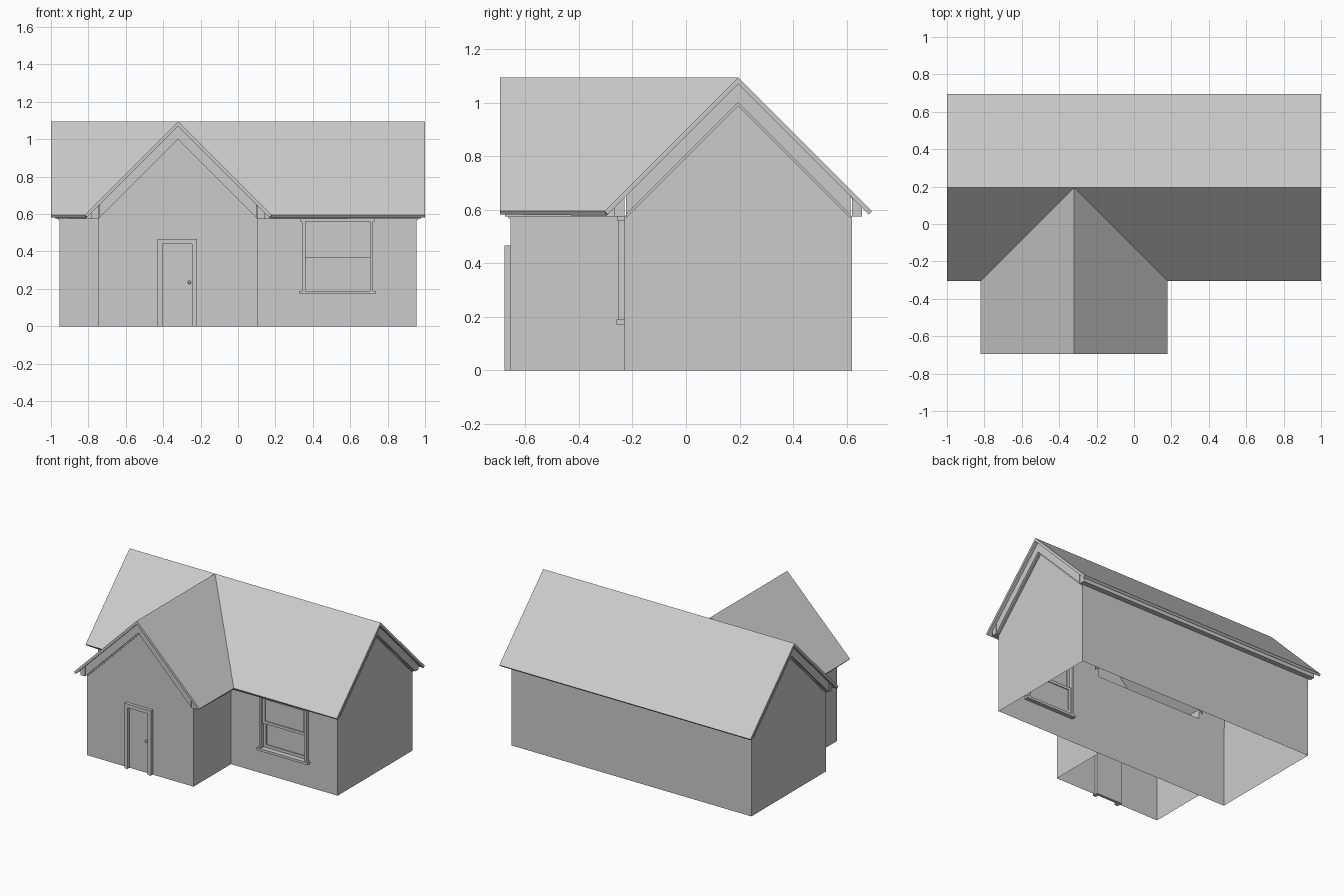
import bpy, bmesh
from mathutils import Vector

if "Cube" in bpy.data.objects:
    bpy.data.objects.remove(bpy.data.objects["Cube"])

CX, RY = -0.32, 0.195        # wing ridge x, main ridge y
TOP, HALF = 1.095, 0.5       # roof apex height, half span (45 degree pitch)
EAVE = TOP - HALF
WALL, PLATE = 0.425, 0.575   # wall half span, wall top height
END = 0.955                  # main gable wall x
FRONT, WINGF = RY - WALL, -0.655


def mesh(name, verts, faces):
    bm = bmesh.new()
    vs = [bm.verts.new(v) for v in verts]
    for f in faces:
        bm.faces.new([vs[i] for i in f])
    bmesh.ops.remove_doubles(bm, verts=bm.verts, dist=1e-5)
    bmesh.ops.recalc_face_normals(bm, faces=bm.faces)
    me = bpy.data.meshes.new(name)
    bm.to_mesh(me)
    bm.free()
    ob = bpy.data.objects.new(name, me)
    bpy.context.collection.objects.link(ob)
    return ob


def box(name, x0, x1, y0, y1, z0, z1):
    v = [(x, y, z) for x in (x0, x1) for y in (y0, y1) for z in (z0, z1)]
    return mesh(name, v, [(0, 1, 3, 2), (4, 6, 7, 5), (0, 4, 5, 1),
                          (2, 3, 7, 6), (0, 2, 6, 4), (1, 5, 7, 3)])


def place(wing, u, d, z):
    """Profile offset u from the ridge, position d along the ridge."""
    return (CX + u, d, z) if wing else (d, RY + u, z)


def prism(name, profile, d0, d1, wing):
    n = len(profile)
    v = [place(wing, u, d, z) for d in (d0, d1) for u, z in profile]
    f = [tuple(range(n)), tuple(range(2 * n - 1, n - 1, -1))]
    f += [(i, (i + 1) % n, n + (i + 1) % n, n + i) for i in range(n)]
    return mesh(name, v, f)


def chevron(name, top, bot, h, d0, d1, wing):
    prism(name, [(-h, top - h), (0, top), (h, top - h),
                 (h, bot - h), (0, bot), (-h, bot - h)], d0, d1, wing)


def sheet(name, *polys):
    verts, faces = [], []
    for p in polys:
        faces.append(tuple(range(len(verts), len(verts) + len(p))))
        verts += p
    return mesh(name, verts, faces)


# Roof: crossing gables sharing ridges and valleys, thickened inward
L, R = CX - HALF, CX + HALF
FE = RY - HALF
roof = mesh("roof",
            [(-1, RY, TOP), (CX, RY, TOP), (1, RY, TOP), (1, RY + HALF, EAVE),
             (-1, RY + HALF, EAVE), (-1, FE, EAVE), (L, FE, EAVE), (R, FE, EAVE),
             (1, FE, EAVE), (CX, -0.695, TOP), (L, -0.695, EAVE), (R, -0.695, EAVE)],
            [(0, 1, 2, 3, 4), (5, 6, 1, 0), (7, 8, 2, 1), (10, 9, 1, 6), (9, 11, 7, 1)])
if roof.data.polygons[0].normal.z < 0:
    roof.data.flip_normals()
mod = roof.modifiers.new("thickness", 'SOLIDIFY')
mod.thickness, mod.offset, mod.use_even_offset = 0.0177, -1, True

# Main walls: gable ends, back, and front with a window opening
for s, side in ((-1, "left"), (1, "right")):
    sheet(side + "_gable_wall", [place(False, u, s * END, z) for u, z in
          ((-WALL, 0), (WALL, 0), (WALL, PLATE), (0, 1.0), (-WALL, PLATE))])


def rect(x0, x1, z0, z1, y):
    return [(x0, y, z0), (x1, y, z0), (x1, y, z1), (x0, y, z1)]


sheet("back_wall", rect(-END, END, 0, PLATE, RY + WALL))
WX0, WX1, WZ0, WZ1 = 0.36, 0.705, 0.19, 0.56
sheet("front_wall", rect(-END, WX0, 0, PLATE, FRONT), rect(WX1, END, 0, PLATE, FRONT),
      rect(WX0, WX1, 0, WZ0, FRONT), rect(WX0, WX1, WZ1, PLATE, FRONT))

# Wing walls: two sides and a gable with a door opening
for s, side in ((-1, "left"), (1, "right")):
    x = CX + s * WALL
    sheet("wing_" + side + "_wall",
          [(x, WINGF, 0), (x, FRONT, 0), (x, FRONT, PLATE), (x, WINGF, PLATE)])
DX0, DX1, DZ = -0.405, -0.245, 0.44
WL, WR = CX - WALL, CX + WALL
sheet("wing_gable_wall", [(x, WINGF, z) for x, z in (
    (WL, 0), (DX0, 0), (DX0, DZ), (DX1, DZ), (DX1, 0), (WR, 0),
    (WR, PLATE), (CX, 1.0), (WL, PLATE))])

# Rake boards with a thin bead below, on all three gables
for name, wing, d, s in (("left", False, -END, -1), ("right", False, END, 1),
                         ("wing", True, WINGF, -1)):
    chevron(name + "_rake_board", 1.07, 1.0, 0.42, d, d + s * 0.022, wing)
    chevron(name + "_rake_bead", 1.0, 0.988, 0.42, d, d + s * 0.008, wing)


# Boxed eaves tucked under the roof overhang
def eave(name, s, d0, d1, wing):
    prism(name, [(s * WALL, PLATE), (s * 0.462, PLATE), (s * 0.462, 1.07 - 0.462),
                 (s * WALL, 1.07 - WALL)], d0, d1, wing)


eave("back_eave", 1, -0.977, 0.977, False)
eave("front_left_eave", -1, -0.977, WL - 0.03, False)
eave("front_right_eave", -1, WR + 0.03, 0.977, False)
eave("wing_left_eave", -1, -0.677, FRONT, True)
eave("wing_right_eave", 1, -0.677, FRONT, True)

# Door with casing and knob
box("door", DX0, DX1, WINGF, WINGF + 0.02, 0, DZ)
YF = -0.678
box("door_jamb_left", -0.43, DX0, YF, WINGF + 0.02, 0, 0.467)
box("door_jamb_right", DX1, -0.22, YF, WINGF + 0.02, 0, 0.467)
box("door_head", DX0, DX1, YF, WINGF + 0.02, DZ, 0.467)
bpy.ops.mesh.primitive_uv_sphere_add(segments=12, ring_count=8, radius=0.009,
                                     location=(-0.26, WINGF - 0.014, 0.235))
bpy.context.object.name = "door_knob"
bpy.ops.object.shade_smooth_by_angle()
box("door_knob_stem", -0.263, -0.257, WINGF - 0.012, WINGF, 0.232, 0.238)

# Window casing
YB = FRONT + 0.03
box("window_jamb_left", 0.342, WX0, FRONT - 0.022, YB, WZ0, WZ1)
box("window_jamb_right", WX1, 0.723, FRONT - 0.022, YB, WZ0, WZ1)
box("window_head", 0.335, 0.73, FRONT - 0.028, YB, WZ1, 0.577)
box("window_sill", 0.33, 0.735, FRONT - 0.03, YB, 0.172, WZ0)

# Two sashes, the upper one in front of the lower
MID = (WZ0 + WZ1) / 2
for name, z0, z1, y in (("upper", MID - 0.01, WZ1, FRONT - 0.006),
                        ("lower", WZ0, MID + 0.01, FRONT + 0.008)):
    w, y1 = 0.02, y + 0.014
    box(name + "_sash_left", WX0, WX0 + w, y, y1, z0, z1)
    box(name + "_sash_right", WX1 - w, WX1, y, y1, z0, z1)
    box(name + "_sash_bottom", WX0 + w, WX1 - w, y, y1, z0, z0 + w)
    box(name + "_sash_top", WX0 + w, WX1 - w, y, y1, z1 - w, z1)
    sheet(name + "_pane", rect(WX0 + w, WX1 - w, z0 + w, z1 - w, y + 0.008))
